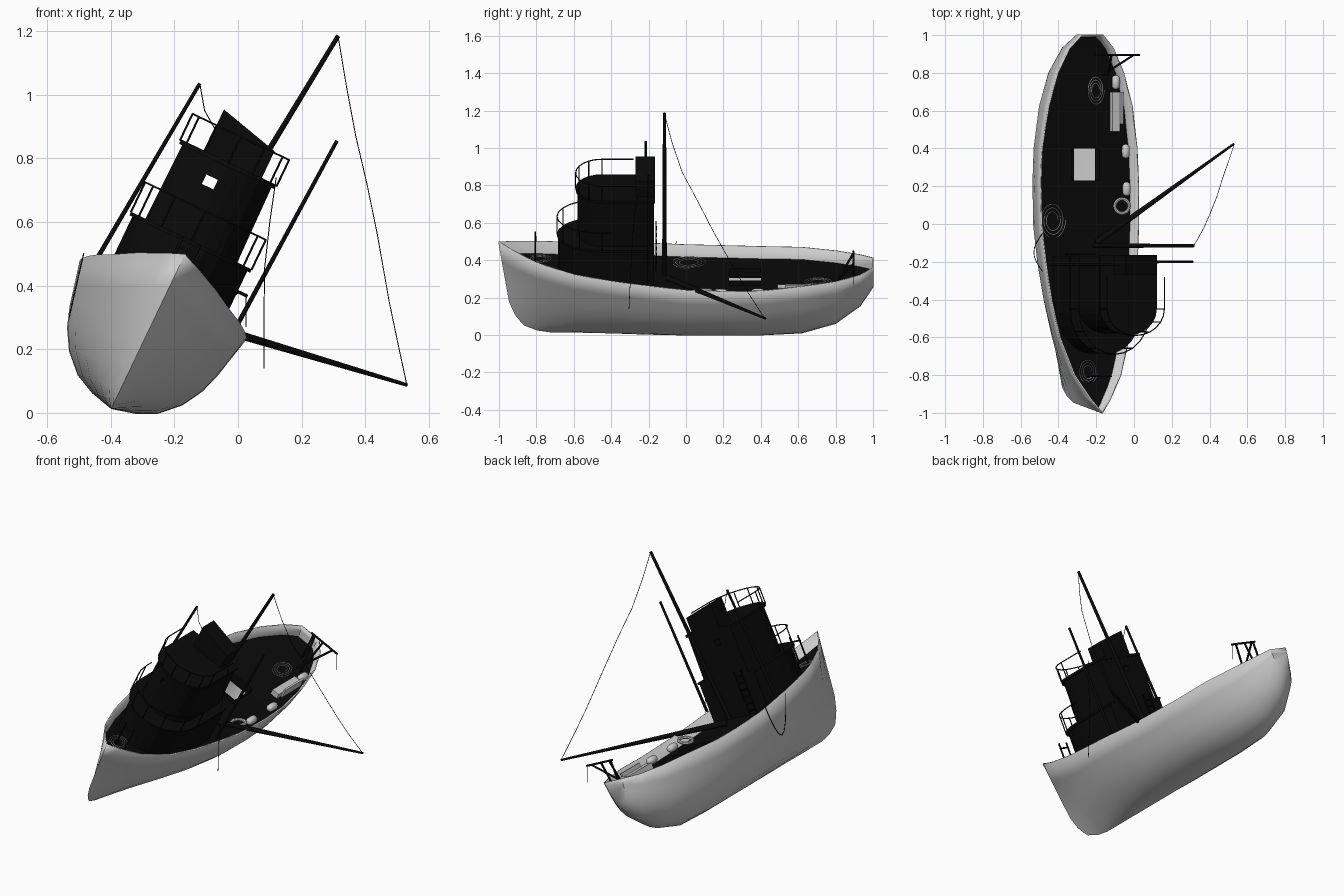
import bpy, bmesh, math
from mathutils import Matrix, Vector

if "Cube" in bpy.data.objects:
    bpy.data.objects.remove(bpy.data.objects["Cube"])

# Ship frame: a = starboard, y = aft, h = up; whole ship lists to +x
LIST = Matrix.Translation((-0.397, 0, 0.016)) @ Matrix.Rotation(math.radians(25.5), 4, 'Y')
dark = bpy.data.materials.new("dark_paint")
dark.diffuse_color = (0.003, 0.003, 0.003, 1)
dark.use_nodes = True
dark.node_tree.nodes["Principled BSDF"].inputs["Base Color"].default_value = dark.diffuse_color
light = bpy.data.materials.new("light_paint")
light.diffuse_color = (0.8, 0.8, 0.8, 1)
light.use_nodes = True
light.node_tree.nodes["Principled BSDF"].inputs["Base Color"].default_value = light.diffuse_color


def add(name, data, mat=None, listed=True):
    ob = bpy.data.objects.new(name, data)
    bpy.context.collection.objects.link(ob)
    if listed:
        ob.matrix_world = LIST
    if mat:
        data.materials.append(mat)
    return ob


def mesh(name, verts, faces, mat=None):
    me = bpy.data.meshes.new(name)
    me.from_pydata(verts, [], faces)
    bm = bmesh.new()
    bm.from_mesh(me)
    bmesh.ops.remove_doubles(bm, verts=bm.verts, dist=1e-5)
    bmesh.ops.recalc_face_normals(bm, faces=bm.faces)
    bm.to_mesh(me)
    bm.free()
    return add(name, me, mat)


def smooth(ob, angle=40):
    bpy.ops.object.select_all(action='DESELECT')
    ob.select_set(True)
    bpy.context.view_layer.objects.active = ob
    bpy.ops.object.shade_smooth_by_angle(angle=math.radians(angle))


def tube(name, paths, r, listed=True, mat=dark, taper=1.0):
    cu = bpy.data.curves.new(name, 'CURVE')
    cu.dimensions = '3D'
    cu.bevel_depth, cu.bevel_resolution, cu.use_fill_caps = r, 1, True
    for pts in paths:
        sp = cu.splines.new('POLY')
        sp.points.add(len(pts) - 1)
        for i, p in enumerate(pts):
            sp.points[i].co = (*p, 1)
            sp.points[i].radius = 1 + (taper - 1) * i / (len(pts) - 1)
    return add(name, cu, mat, listed)


def box(name, a0, a1, y0, y1, h0, h1, mat=None, drop=0, caps=True):
    # drop lowers the starboard edge of the top
    v = [(a, y, h - (drop if a == a1 and h == h1 else 0))
         for h in (h0, h1) for a, y in ((a0, y0), (a1, y0), (a1, y1), (a0, y1))]
    f = [(0, 1, 2, 3), (4, 5, 6, 7)] if caps else []
    f += [(i, (i + 1) % 4, (i + 1) % 4 + 4, i + 4) for i in range(4)]
    return mesh(name, v, f, mat)


# Hull stations: y at gunwale, bow rake, half beam, gunwale h, keel h, V-ness
ST = [(-1, .08, 0, .535, .04, 1), (-.93, .08, .055, .512, .012, 1), (-.8, .05, .135, .475, 0, .9),
      (-.6, .02, .203, .437, 0, .6), (-.4, 0, .243, .417, 0, .3), (-.2, 0, .268, .4, 0, .1),
      (0, 0, .284, .383, 0, 0), (.23, 0, .286, .376, 0, 0), (.4, 0, .278, .375, 0, 0),
      (.62, 0, .245, .386, .008, 0), (.8, 0, .193, .39, .06, 0), (.93, 0, .128, .398, .16, 0),
      (1, 0, .062, .41, .27, 0)]
FULL = [(0, 0), (.26, .05), (.48, .13), (.68, .28), (.81, .45), (.885, .62), (.93, .77), (1, 1)]
VEE = [0, .1, .2, .36, .52, .66, .79, 1]


def half(st):
    y, rake, b, g, k, v = st
    # the forefoot rounds aft towards the keel
    return [(b * (w * (1 - v) + VEE[i] * v),
             y + rake * (1 - t) + rake * .75 * max(0, 1 - t / .3) ** 2, k + (g - k) * t)
            for i, (w, t) in enumerate(FULL)]


verts, faces = [], []
N = 2 * len(FULL) - 1
for st in ST:
    s = half(st)
    verts += [(-a, y, h) for a, y, h in s[:0:-1]] + s
for i in range(len(ST) - 1):
    for j in range(N - 1):
        p = i * N + j
        faces.append((p, p + 1, p + N + 1, p + N))
faces.append(tuple(range((len(ST) - 1) * N, len(ST) * N)))
hull = mesh("hull", verts, faces)
sol = hull.modifiers.new("thickness", 'SOLIDIFY')
sol.thickness, sol.offset = .008, 0
smooth(hull, 45)

# Deck sunk below the bulwarks, with an open hatch
verts, faces = [], []
HATCH = 7
for st in ST:
    y, rake, b, g, k, v = st
    hd = g - .065
    t = (hd - k) / (g - k)
    s = half(st)
    i = next(n for n in range(1, len(FULL)) if FULL[n][1] >= t)
    f = (t - FULL[i - 1][1]) / (FULL[i][1] - FULL[i - 1][1])
    w = s[i - 1][0] + (s[i][0] - s[i - 1][0]) * f
    yy = y + rake * (1 - t) - (.01 if y > .99 else 0)
    m = min(.075, w * .4)
    verts += [(a, yy, hd) for a in (-w, -m, m, w)]
for i in range(len(ST) - 1):
    for j in range(3):
        if (i, j) != (HATCH, 1):
            p = 4 * i + j
            faces.append((p, p + 1, p + 5, p + 4))
mesh("deck", verts, faces, dark)
box("hatch_coaming", -.075, .075, .23, .4, .285, .34, dark, caps=False)


# Deckhouse: tiers with rounded fronts
def plan(hw, y0, y1, depth, n=12):
    arc = [(hw * math.cos(math.pi * i / n), y0 + depth - depth * math.sin(math.pi * i / n))
           for i in range(n + 1)]
    return [(hw, y1)] + arc + [(-hw, y1)]


def tier(name, pl, h0, h1, top=1.0):
    n = len(pl)
    v = [(a, y, h0) for a, y in pl] + [(a * top, y, h1) for a, y in pl]
    f = [tuple(range(n)), tuple(range(n, 2 * n))]
    f += [(i, (i + 1) % n, (i + 1) % n + n, i + n) for i in range(n)]
    return mesh(name, v, f, dark)


tier("lower_house", plan(.2, -.685, -.17, .29), .345, .57)
tier("lower_roof", plan(.21, -.69, -.17, .24), .57, .582)
bridge = tier("bridge", plan(.16, -.58, -.17, .14), .575, .845, .97)
tier("bridge_roof", plan(.166, -.59, -.165, .14), .84, .855)
box("funnel_casing", -.085, .115, -.27, -.165, .84, .998, dark, drop=.05)

# See-through bridge window
cutter = box("window_cutter", -.047, -.007, -.8, 0, .757, .79)
cutter.hide_render = True
cutter.hide_viewport = True
bo = bridge.modifiers.new("window", 'BOOLEAN')
bo.object, bo.operation, bo.solver = cutter, 'DIFFERENCE', 'EXACT'


# Railings around both roofs
def railing(name, pl, h0, h1):
    paths = [[(a, y, h1) for a, y in pl]]
    paths += [[(a, y, h0), (a, y, h1)] for a, y in pl[1:-1:2]]
    tube(name, paths, .0032)


railing("upper_railing", plan(.168, -.59, -.28, .14), .85, .943)
railing("lower_railing", plan(.21, -.69, -.4, .24), .58, .685)

# Aft ladder
rungs = [[(-.12, -.16, .33 + .04 * i), (-.07, -.16, .33 + .04 * i)] for i in range(7)]
tube("aft_ladder", rungs + [[(a, -.16, .32), (a, -.16, .6)] for a in (-.12, -.07)], .004)

# Masts and derrick, in world coordinates
tube("main_mast", [[(-.21, -.115, .32), (.315, -.115, 1.185)]], .013, False, taper=.65)
tube("starboard_pole", [[(.0, -.2, .28), (.311, -.2, .855)]], .0085, False, taper=.8)
tube("port_pole", [[(-.44, -.215, .49), (-.12, -.215, 1.035)]], .0085, False, taper=.8)
tube("derrick", [[(-.2, -.1, .306), (.53, .425, .088)]], .017, False, taper=.35)

# Rigging wires
tube("rigging", [
    [(.315, -.115, 1.18), (.34, -.075, 1.03), (.37, -.02, .87), (.405, .06, .72), (.437, .14, .565),
     (.475, .26, .35), (.5, .33, .23), (.53, .42, .09)],
    [(-.12, -.215, 1.035), (-.105, -.22, .95), (-.06, -.22, .87), (.01, -.22, .78)],
    [(.12, -.26, .74), (.1, -.28, .6), (.083, -.29, .45), (.081, -.305, .14)],
    [(.025, .895, .375), (.025, .895, .27)]], .0016, False)
loop = [math.sin(math.pi * i / 8) for i in range(9)]
tube("side_rope", [[(-.288 + .045 * s, -.25 + .025 * i, .4 - .2 * s) for i, s in enumerate(loop)]], .002)

# Stern gallows and bow bitts
top = .5
tube("stern_gallows", [[(.045, .895, top), (.235, .895, top)],
                       [(.06, .895, top), (.06, .895, .33)], [(.13, .895, top), (.1, .895, .33)],
                       [(.2, .895, top), (.1, .79, .33)], [(.07, .895, top), (.13, .79, .33)]], .006)
tube("bow_bitts", [[(a, -.805, .4), (a, -.805, .58)] for a in (-.03, .03)]
     + [[(-.035, -.805, .55), (.035, -.805, .55)]], .005)


# Rope coils on deck
def coil(name, a, y, h, ra, ry):
    pts = []
    for i in range(73):
        t, k = i * math.tau / 24, .4 + .6 * i / 72
        pts.append((a + ra * k * math.cos(t), y + ry * k * math.sin(t), h))
    tube(name, [pts], .0022, mat=None)


coil("mid_coil", -.19, .02, .322, .075, .1)
coil("stern_coil", .06, .71, .328, .05, .08)
coil("bow_coil", -.03, -.78, .42, .055, .07)

# Bench and fenders along the starboard bulwark
box("bench", .145, .19, .49, .7, .32, .352, light)
box("bench_back", .19, .2, .53, .7, .32, .375, light)
for i, (a, y) in enumerate(((.233, .185), (.228, .385), (.17, .75))):
    bm = bmesh.new()
    bmesh.ops.create_uvsphere(bm, u_segments=14, v_segments=8, radius=.022)
    for v in bm.verts:
        v.co.z += math.copysign(.016, v.co.z) if abs(v.co.z) > 1e-5 else 0
    bmesh.ops.transform(bm, matrix=Matrix.Translation((a, y, .342)) @ Matrix.Rotation(math.pi / 2, 4, 'X'),
                        verts=bm.verts)
    me = bpy.data.meshes.new("fender")
    bm.to_mesh(me)
    bm.free()
    smooth(add("fender_%d" % (i + 1), me, light))

# Life ring leaning on the bulwark
bpy.ops.mesh.primitive_torus_add(major_radius=.038, minor_radius=.009, major_segments=24, minor_segments=8,
                                 location=LIST @ Vector((.205, .095, .345)))
ring = bpy.context.object
ring.name = "life_ring"
ring.data.materials.append(light)
smooth(ring)
